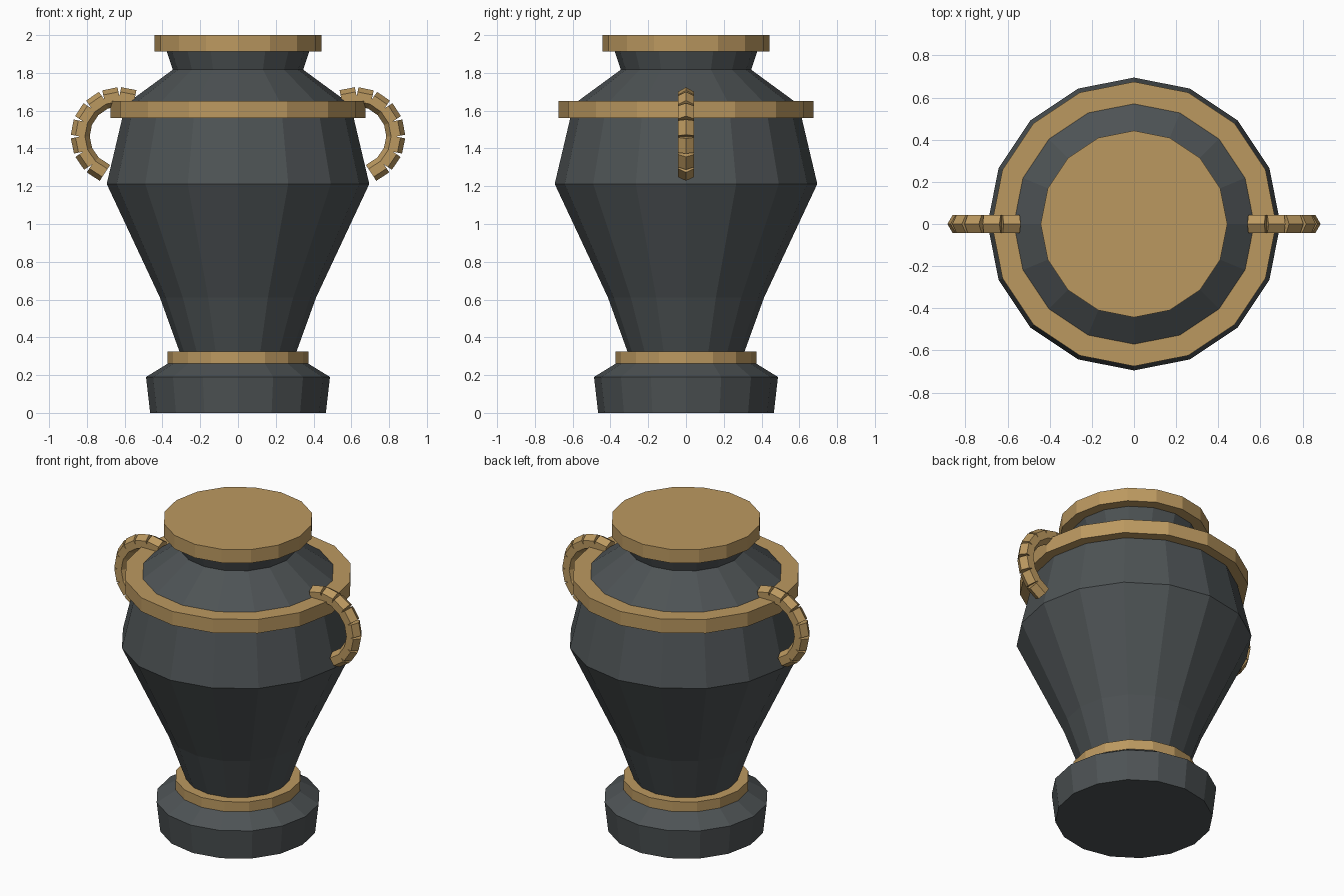
import bpy, bmesh, math
from mathutils import Vector, Matrix

if "Cube" in bpy.data.objects:
    bpy.data.objects.remove(bpy.data.objects["Cube"])

SIDES = 16


def material(name, colour):
    m = bpy.data.materials.new(name)
    m.diffuse_color = (*colour, 1)
    m.use_nodes = True
    m.node_tree.nodes["Principled BSDF"].inputs["Base Color"].default_value = m.diffuse_color
    return m


slate = material("dark slate", (0.075, 0.086, 0.09))
gold = material("antique gold", (0.50, 0.317, 0.117))


def finish(name, bm, mat):
    bmesh.ops.recalc_face_normals(bm, faces=bm.faces)
    me = bpy.data.meshes.new(name)
    bm.to_mesh(me)
    bm.free()
    me.materials.append(mat)
    ob = bpy.data.objects.new(name, me)
    bpy.context.collection.objects.link(ob)
    return ob


def lathe(name, profile, mat):
    """Closed 16-sided solid from (radius, height) points, bottom to top."""
    bm = bmesh.new()
    rings = []
    for r, z in profile:
        rings.append([bm.verts.new((r * math.cos(2 * math.pi * i / SIDES),
                                    r * math.sin(2 * math.pi * i / SIDES), z))
                      for i in range(SIDES)])
    for a, b in zip(rings, rings[1:]):
        for i in range(SIDES):
            j = (i + 1) % SIDES
            bm.faces.new((a[i], a[j], b[j], b[i]))
    bm.faces.new(rings[0])
    bm.faces.new(rings[-1])
    return finish(name, bm, mat)


# Dark pottery parts
lathe("foot", [(0.465, 0), (0.487, 0.19), (0.37, 0.262)], slate)
lathe("body", [(0.305, 0.25), (0.31, 0.325), (0.413, 0.61), (0.695, 1.212),
               (0.613, 1.56), (0.573, 1.65), (0.345, 1.817)], slate)
lathe("neck", [(0.345, 1.817), (0.378, 1.915)], slate)

# Gold bands and lid
lathe("foot_band", [(0.373, 0.262), (0.373, 0.326)], gold)
lathe("shoulder_band", [(0.675, 1.562), (0.675, 1.652)], gold)
lathe("lid", [(0.443, 1.912), (0.443, 2.0)], gold)


# Handles: chains of short straight hexagonal bars along a half circle
def handle(name, side):
    bm = bmesh.new()
    cx, cz, radius, count = 0.626, 1.465, 0.21, 8
    pts = []
    for i in range(count + 1):
        a = math.radians(-68 + 180 * i / count)
        pts.append(Vector((side * (cx + radius * math.cos(a)), 0,
                           cz + radius * math.sin(a))))
    for p, q in zip(pts, pts[1:]):
        along = (q - p).normalized()
        across = Vector((0, 1, 0))
        out = across.cross(along)
        m = Matrix((out, across, along)).transposed().to_4x4()
        m.translation = (p + q) / 2
        bmesh.ops.create_cone(bm, cap_ends=True, segments=6, radius1=0.05,
                              radius2=0.05, depth=(q - p).length,
                              matrix=m @ Matrix.Rotation(math.pi / 2, 4, 'Z'))
    # put a corner of each hexagon on the outside of the curve
    return finish(name, bm, gold)


handle("right_handle", 1)
handle("left_handle", -1)
